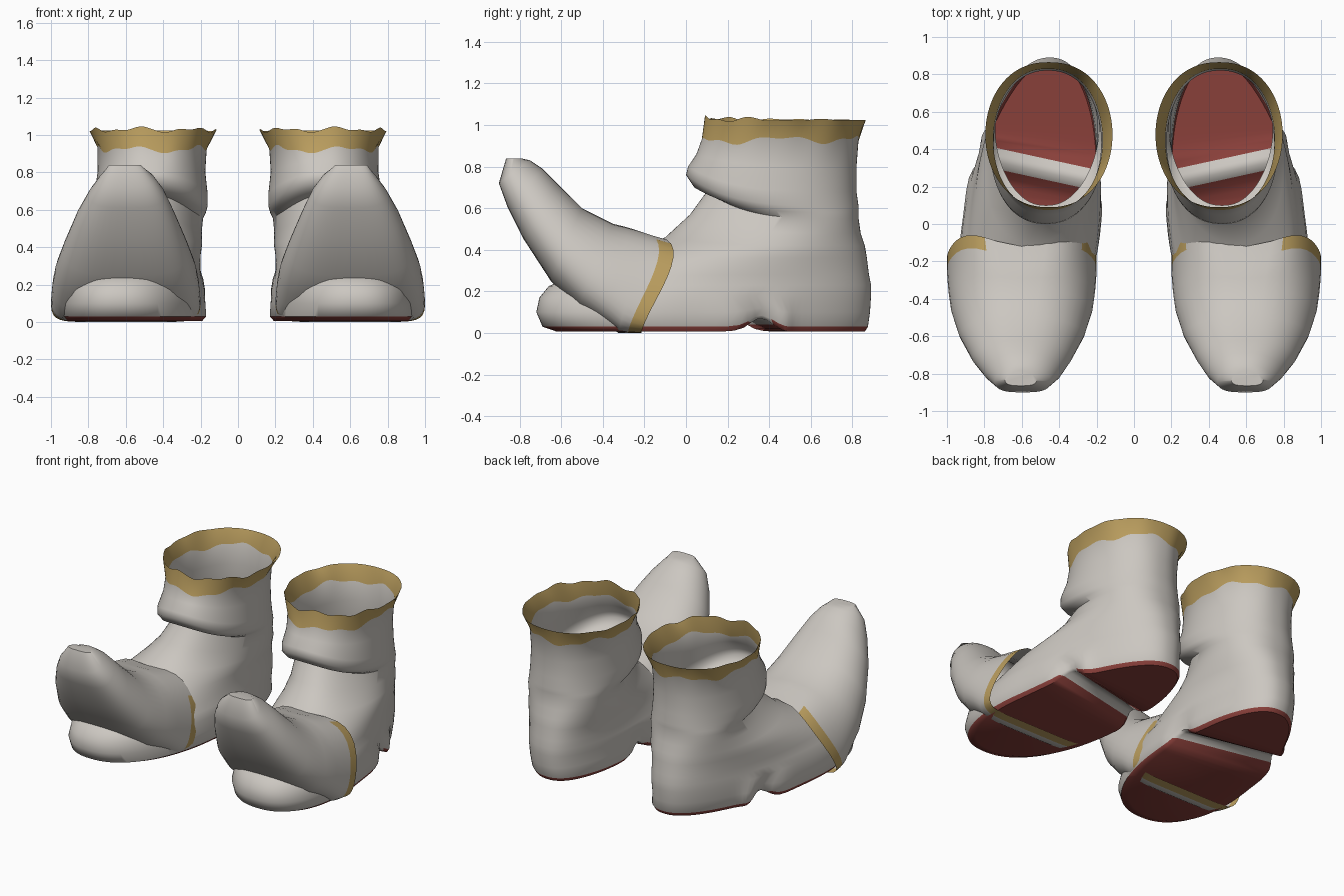
import bpy, bmesh, math

cube = bpy.data.objects.get("Cube")
if cube:
    bpy.data.objects.remove(cube, do_unlink=True)


def material(name, color):
    m = bpy.data.materials.new(name)
    m.use_nodes = True
    m.diffuse_color = (*color, 1)
    m.node_tree.nodes["Principled BSDF"].inputs["Base Color"].default_value = (*color, 1)
    return m


MATS = [material("off_white_leather", (0.60, 0.57, 0.53)),
        material("gold_trim", (0.50, 0.345, 0.115)),
        material("red_sole", (0.25, 0.05, 0.042))]
GOLD, RED = 1, 2


def mix(a, b, t):
    return a + (b - a) * t


def signed_power(v, p):
    return math.copysign(abs(v) ** p, v)


def loft(bm, rings):
    """Bridge closed rings; returns one list of faces per strip."""
    strips = []
    for lo, hi in zip(rings, rings[1:]):
        n = len(lo)
        strips.append([bm.faces.new((lo[i], lo[(i + 1) % n], hi[(i + 1) % n], hi[i]))
                       for i in range(n)])
    return strips


def finish(bm, name, side):
    """Place the part on its side, and shade it smooth with sharp edges kept."""
    for v in bm.verts:
        v.co.x *= side
    bmesh.ops.recalc_face_normals(bm, faces=bm.faces[:])
    mesh = bpy.data.meshes.new(name)
    bm.to_mesh(mesh)
    bm.free()
    for m in MATS:
        mesh.materials.append(m)
    obj = bpy.data.objects.new(name, mesh)
    bpy.context.collection.objects.link(obj)
    bpy.ops.object.select_all(action='DESELECT')
    obj.select_set(True)
    bpy.context.view_layer.objects.active = obj
    bpy.ops.object.shade_smooth_by_angle(angle=math.radians(50))


# Boot levels: z front, z back, y front, y back, half width front/back, centre x front/back
LEVELS = [
    (.006, .006, -.62, .86, .41, .28, .63, .44),
    (.03, .03, -.69, .875, .43, .30, .63, .44),
    (.10, .10, -.72, .885, .43, .30, .63, .45),
    (.17, .18, -.705, .89, .41, .31, .63, .45),
    (.225, .23, -.66, .89, .38, .31, .62, .45),
    (.26, .28, -.58, .88, .34, .31, .62, .45),
    (.36, .36, -.33, .87, .33, .30, .59, .45),
    (.46, .42, -.10, .86, .30, .30, .54, .45),
    (.57, .48, .02, .84, .26, .30, .50, .455),
    (.68, .55, .10, .83, .24, .31, .47, .46),
    (.70, .58, .04, .83, .28, .305, .47, .46),
    (.76, .61, .00, .83, .305, .30, .47, .46),
    (.80, .68, .01, .82, .31, .295, .47, .46),
    (.86, .80, .05, .82, .29, .285, .465, .46),
    (.92, .93, .075, .83, .295, .29, .46, .46),
    (1.03, 1.025, .09, .865, .34, .34, .455, .455),
]
N = 60                          # stations from toe to heel
ARCH_Y, SLANT = .285, .22       # slanted gap between forefoot pad and heel pad


def arch_gap(x, y):
    return y - ARCH_Y - SLANT * (x - .47)


def boot_ring(bm, index):
    zf, zb, yf, yb, wf, wb, cf, cb = LEVELS[index]
    top = len(LEVELS) - 1
    ring = []
    for i in range(2 * N):
        a = math.pi * i / N
        s = (1 - math.cos(a)) / 2
        y = mix(yf, yb, s)
        z = mix(zb, zf, (1 - s) ** 4)
        w = mix(wf, wb, s)
        sn = math.sin(a) if i % N else 0
        x = mix(cf, cb, s) + signed_power(sn, .88) * w
        if index < 3:                       # raised, narrow, slanted waist of the sole
            near = abs(y - ARCH_Y)
            arch = math.exp(-(near / .08) ** 2)
            z += arch * (.065, .055, .02)[index]
            x = mix(x, .48, .10 * arch)
            y += SLANT * (x - .47) * math.exp(-(near / .2) ** 4)
        if index == top - 1:                # wavy lower edge of the trim
            z += .014 * math.sin(5 * a) + .008 * math.sin(11 * a)
        if index == top:                    # ragged rim
            z += (1 - s) * (.010 * math.sin(7 * a) + .008 * math.sin(13 * a))
        ring.append(bm.verts.new((x, y, z)))
    return ring


def make_boot(side, label):
    bm = bmesh.new()
    rings = [boot_ring(bm, i) for i in range(len(LEVELS))]
    strips = loft(bm, rings)
    # Underside in crosswise strips, red either side of the arch
    r = rings[0]
    under = [bm.faces.new((r[0], r[1], r[-1])), bm.faces.new((r[N - 1], r[N], r[N + 1]))]
    under += [bm.faces.new((r[i], r[i + 1], r[-i - 1], r[-i])) for i in range(1, N - 1)]
    for f in under + strips[0]:
        c = f.calc_center_median()
        if abs(arch_gap(c.x, c.y)) > .065:
            f.material_index = RED
    for f in strips[-1]:
        f.material_index = GOLD
    finish(bm, label + "_boot", side)


# Curled toe cover sections: bottom y z, top y z, half width, centre x, backward bulge
COVER = [
    (-.215, .0, -.12, .455, .40, .60, .19),
    (-.28, .0, -.19, .475, .40, .60, .18),
    (-.325, .0, -.24, .495, .398, .60, .10),
    (-.40, .05, -.29, .51, .392, .60, .04),
    (-.52, .12, -.35, .525, .378, .60, 0),
    (-.65, .25, -.50, .60, .335, .60, 0),
    (-.78, .45, -.62, .72, .265, .60, 0),
    (-.86, .61, -.69, .79, .205, .595, 0),
    (-.90, .72, -.75, .83, .15, .595, 0),
    (-.865, .84, -.785, .838, .085, .605, 0),
]
M = 40


def make_toe_cover(side, label):
    bm = bmesh.new()
    rings = []
    for k, (by, bz, ty, tz, w, cx, bulge) in enumerate(COVER):
        flat = max(1.4, 2.3 - .2 * k)       # broad flat base, rounder towards the tip
        ring = []
        for i in range(M):
            a = math.tau * i / M
            v = ((1 - math.cos(a)) / 2) ** flat
            sn = math.sin(a) if i % (M // 2) else 0
            x = cx + signed_power(sn, .6 + .04 * k) * w
            y = mix(by, ty, v) + bulge * abs(sn) * v ** 1.5
            ring.append(bm.verts.new((x, y, mix(bz, tz, v))))
        rings.append(ring)
    strips = loft(bm, rings)
    bm.faces.new(rings[-1])
    # Gold edge on the sides and below, plain over the top
    for f in strips[0]:
        c = f.calc_center_median()
        if abs(c.x - .53) > .24 and c.z < .44 or c.z < .1:
            f.material_index = GOLD
    finish(bm, label + "_toe_cover", side)


for side, label in ((1, "left"), (-1, "right")):
    make_boot(side, label)
    make_toe_cover(side, label)
